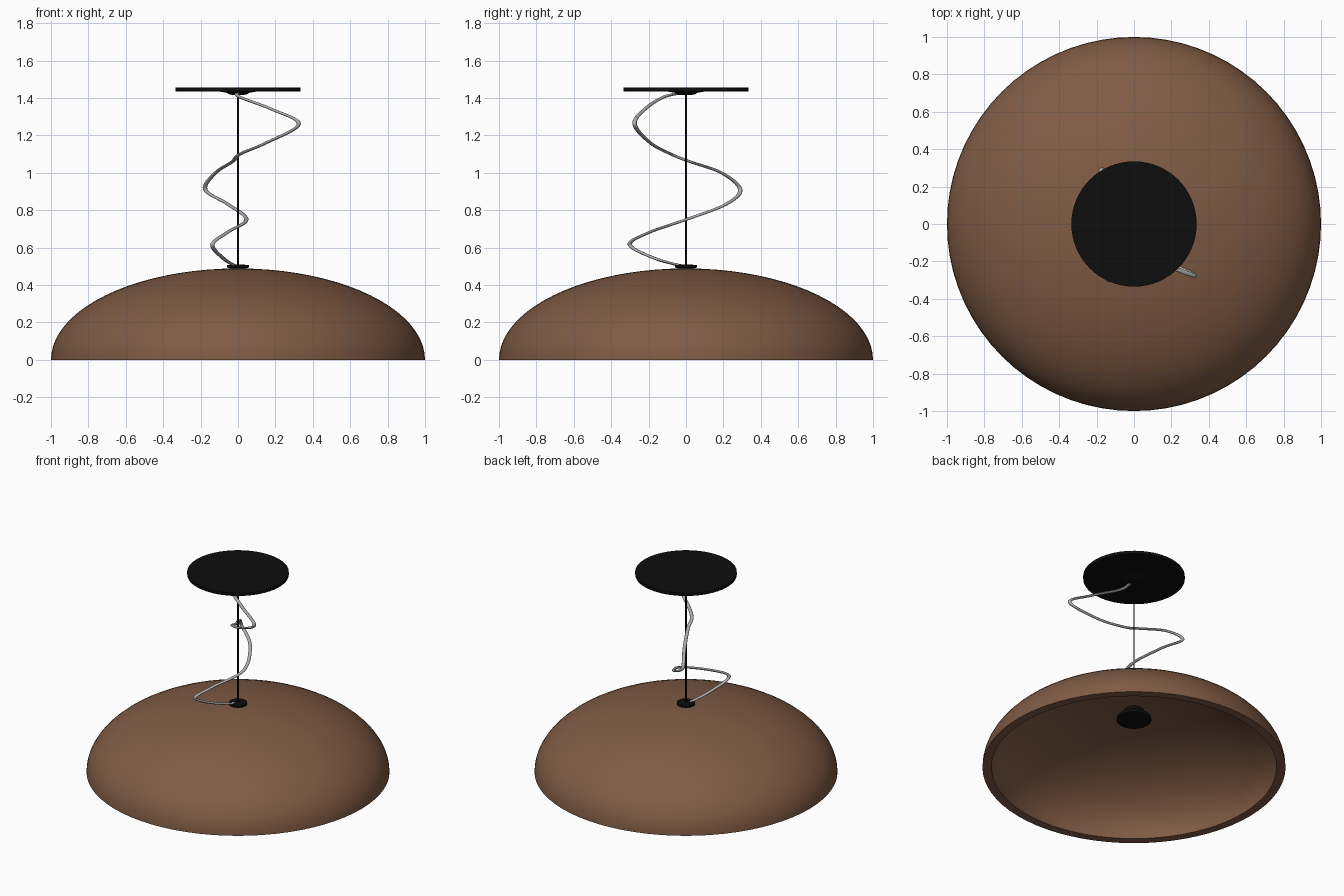
import bpy, bmesh, math
from mathutils import Vector

cube = bpy.data.objects.get("Cube")
if cube:
    bpy.data.objects.remove(cube, do_unlink=True)


def make_material(name, color):
    mat = bpy.data.materials.new(name)
    mat.use_nodes = True
    mat.diffuse_color = (*color, 1)
    mat.node_tree.nodes["Principled BSDF"].inputs["Base Color"].default_value = (*color, 1)
    return mat


brown = make_material("brown shade", (0.215, 0.105, 0.059))
black = make_material("matte black", (0.004, 0.004, 0.004))
grey = make_material("grey cable", (0.42, 0.42, 0.42))


def lathe(name, profile, mat, segments=64):
    """Spin a closed or axis-to-axis (radius, height) profile around z."""
    bm = bmesh.new()
    verts = [bm.verts.new((r, 0, z)) for r, z in profile]
    edges = [bm.edges.new(pair) for pair in zip(verts, verts[1:])]
    bmesh.ops.spin(bm, geom=verts + edges, cent=(0, 0, 0), axis=(0, 0, 1),
                   angle=math.tau, steps=segments)
    bmesh.ops.remove_doubles(bm, verts=bm.verts, dist=0.0001)
    bmesh.ops.recalc_face_normals(bm, faces=bm.faces)
    mesh = bpy.data.meshes.new(name)
    bm.to_mesh(mesh)
    bm.free()
    mesh.materials.append(mat)
    obj = bpy.data.objects.new(name, mesh)
    bpy.context.collection.objects.link(obj)
    bpy.ops.object.select_all(action='DESELECT')
    obj.select_set(True)
    bpy.context.view_layer.objects.active = obj
    bpy.ops.object.shade_smooth_by_angle(angle=math.radians(35))
    return obj


def quarter_ellipse(radius, height, steps=20):
    return [(radius * math.sin(i / steps * math.pi / 2),
             height * math.cos(i / steps * math.pi / 2)) for i in range(steps + 1)]


# Hollow dome with a flat rim
outer = quarter_ellipse(1.0, 0.489)
inner = quarter_ellipse(0.94, 0.435)
lathe("dome_shade", outer + inner[::-1], brown, 72)

# Collar on top of the dome and lamp holder under it
lathe("top_collar", [(0, 0.47), (0.045, 0.47), (0.045, 0.49), (0.06, 0.494),
                     (0.06, 0.507), (0.02, 0.51), (0, 0.51)], black, 32)
lathe("lamp_holder", [(0, 0.45), (0.06, 0.45), (0.068, 0.41), (0.112, 0.38),
                      (0.115, 0.36), (0, 0.36)], black, 32)

# Ceiling plate with a stepped hub
lathe("ceiling_plate", [(0, 1.457), (0.335, 1.457), (0.335, 1.436), (0.11, 1.436),
                        (0.06, 1.428), (0.045, 1.418), (0, 1.416)], black, 64)

# Straight suspension wire
lathe("suspension_wire", [(0, 0.5), (0.005, 0.5), (0.005, 1.43), (0, 1.43)], black, 12)

# Loosely coiled cable with a flattened section
path = [(-0.01, -0.01, 0.50), (-0.075, -0.16, 0.54), (-0.137, -0.30, 0.615),
        (-0.06, -0.2, 0.68), (0.045, 0, 0.75), (-0.05, 0.21, 0.83),
        (-0.175, 0.29, 0.91), (-0.12, 0.19, 1.0), (-0.03, 0.02, 1.06),
        (0.01, -0.08, 1.1), (0.15, -0.19, 1.16), (0.325, -0.275, 1.26),
        (0.18, -0.22, 1.34), (0.01, -0.12, 1.405), (0, -0.02, 1.427)]
FLATTEN = 0.55
curve = bpy.data.curves.new("cable", 'CURVE')
curve.dimensions = '3D'
curve.bevel_depth = 0.012
curve.bevel_resolution = 3
curve.resolution_u = 8
curve.use_fill_caps = True
spline = curve.splines.new('BEZIER')
spline.bezier_points.add(len(path) - 1)
points = [Vector((x, y, z / FLATTEN)) for x, y, z in path]
for i, (bp, co) in enumerate(zip(spline.bezier_points, points)):
    before, after = points[max(i - 1, 0)], points[min(i + 1, len(points) - 1)]
    tangent = (after - before) / 6
    bp.handle_left_type = bp.handle_right_type = 'FREE'
    bp.co, bp.handle_left, bp.handle_right = co, co - tangent, co + tangent
curve.materials.append(grey)
cable = bpy.data.objects.new("cable", curve)
cable.scale.z = FLATTEN
bpy.context.collection.objects.link(cable)
